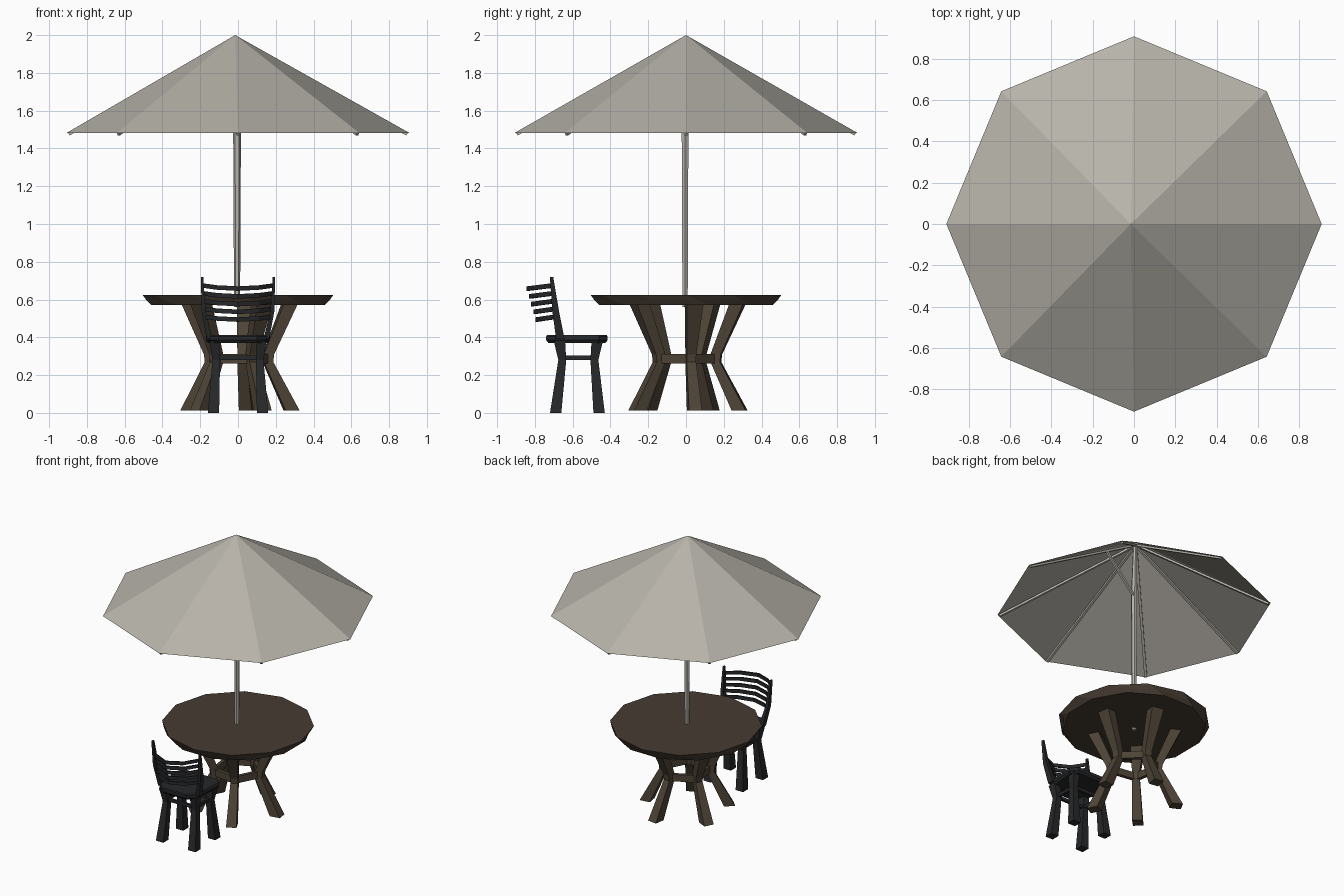
import bpy, math
from mathutils import Vector, Matrix

cube = bpy.data.objects.get("Cube")
if cube:
    bpy.data.objects.remove(cube)


def material(name, rgb):
    m = bpy.data.materials.new(name)
    m.use_nodes = True
    m.diffuse_color = (*rgb, 1)
    m.node_tree.nodes["Principled BSDF"].inputs["Base Color"].default_value = (*rgb, 1)
    return m


CANVAS = material("beige canvas", (0.47, 0.45, 0.40))
TOP = material("dark brown wood", (0.061, 0.045, 0.031))
LEG = material("brown wood", (0.075, 0.057, 0.037))
BLACK = material("black wood", (0.020, 0.021, 0.023))


def loft(name, rings, mat, caps=True, loop=False):
    """Skin equal-sized rings of points; loop joins last ring to first."""
    n, k = len(rings[0]), len(rings)
    verts = [p for r in rings for p in r]
    faces = []
    for i in range(k if loop else k - 1):
        a, b = i * n, (i + 1) % k * n
        faces += [(a + j, a + (j + 1) % n, b + (j + 1) % n, b + j) for j in range(n)]
    if caps and not loop:
        faces += [tuple(reversed(range(n))), tuple(range((k - 1) * n, k * n))]
    mesh = bpy.data.meshes.new(name)
    mesh.from_pydata(verts, [], faces)
    mesh.validate()
    mesh.materials.append(mat)
    ob = bpy.data.objects.new(name, mesh)
    bpy.context.scene.collection.objects.link(ob)
    return ob


def polygon(r, z, n, turn=0, x=0, y=0):
    return [(x + r * math.cos(math.tau * i / n + turn),
             y + r * math.sin(math.tau * i / n + turn), z) for i in range(n)]


def rect(x, y, z, w, d):
    return [(x - w / 2, y - d / 2, z), (x + w / 2, y - d / 2, z),
            (x + w / 2, y + d / 2, z), (x - w / 2, y + d / 2, z)]


def beam(name, a, b, w, h, mat):
    """Square bar from a to b, w wide sideways and h deep."""
    a, b = Vector(a), Vector(b)
    side = (b - a).cross(Vector((0, 0, 1))).normalized()
    up = side.cross(b - a).normalized()
    corners = [side * s * w / 2 + up * t * h / 2
               for s, t in ((-1, -1), (1, -1), (1, 1), (-1, 1))]
    return loft(name, [[p + c for c in corners] for p in (a, b)], mat)


# Parasol canopy: open eight-sided cone
APEX = Vector((-0.015, 0, 2.0))
rim = polygon(0.908, 1.482, 8)
mesh = bpy.data.meshes.new("canopy")
mesh.from_pydata([APEX] + rim, [], [(0, i + 1, (i + 1) % 8 + 1) for i in range(8)])
mesh.materials.append(CANVAS)
bpy.context.scene.collection.objects.link(bpy.data.objects.new("canopy", mesh))

# Ribs under the canopy creases, strut and pole
for i, corner in enumerate(rim):
    beam(f"rib_{i}", APEX - Vector((0, 0, 0.025)), Vector(corner) * 0.985 + Vector((0, 0, 0.015)),
         0.018, 0.014, CANVAS)
beam("strut", (0, 0, 1.58), (0.24, 0, 1.84), 0.015, 0.015, CANVAS)
loft("pole", [polygon(0.016, 0.56, 6, 0, -0.005, -0.005),
              polygon(0.021, 1.6, 6, 0, -0.005, -0.005),
              polygon(0.014, 1.97, 6, 0, -0.01, 0)], CANVAS)

# Table top: twelve sides with a faceted under-bevel
loft("table_top", [polygon(0.475, 0.572, 12, 0.26), polygon(0.49, 0.598, 12, 0.12),
                   polygon(0.505, 0.625, 12, 0.0)], TOP)

# Five waisted table legs: (height, inner radius, outer radius, width)
SECTIONS = [(0.012, 0.25, 0.325, 0.07), (0.27, 0.135, 0.185, 0.05),
            (0.31, 0.135, 0.19, 0.05), (0.58, 0.24, 0.315, 0.09)]
START = math.radians(225)
for i in range(5):
    spin = Matrix.Rotation(START + math.tau * i / 5, 3, "Z")
    rings = [[spin @ Vector(p) for p in rect((a + b) / 2, 0, z, b - a, w)]
             for z, a, b, w in SECTIONS]
    loft(f"table_leg_{i}", rings, LEG)

# Pentagonal collar tying the legs
loft("leg_collar", [polygon(r, z, 5, START) for r, z in
                    ((0.145, 0.262), (0.175, 0.262), (0.175, 0.312), (0.145, 0.312))],
     LEG, loop=True)

# Chair seat with clipped corners
outline = [(-0.10, -0.74), (0.10, -0.74), (0.15, -0.69), (0.17, -0.46),
           (0.13, -0.415), (-0.13, -0.415), (-0.17, -0.46), (-0.15, -0.69)]
loft("seat", [[(x * s, -0.575 + (y + 0.575) * s, z) for x, y in outline]
              for s, z in ((0.93, 0.370), (1, 0.385), (1, 0.405), (0.97, 0.412))], BLACK)

# Chair legs, posts and side stretchers
for side, s in (("right", -1), ("left", 1)):
    for end, foot, knee, head in (("back", -0.69, -0.655, -0.67),
                                  ("front", -0.46, -0.485, -0.47)):
        loft(f"chair_{end}_{side}_leg",
             [rect(s * 0.13, foot, 0, 0.06, 0.06), rect(s * 0.115, knee, 0.28, 0.04, 0.042),
              rect(s * 0.125, head, 0.38, 0.05, 0.06)], BLACK)
    beam(f"{side}_stretcher", (s * 0.115, -0.65, 0.292), (s * 0.115, -0.49, 0.292),
         0.018, 0.022, BLACK)
    loft(f"{side}_back_post",
         [rect(s * 0.15, -0.665, 0.39, 0.03, 0.045), rect(s * 0.182, -0.69, 0.54, 0.022, 0.035),
          rect(s * 0.19, -0.712, 0.72, 0.012, 0.018)], BLACK)
for name, y in (("front", -0.485), ("back", -0.655)):
    beam(f"{name}_stretcher", (-0.115, y, 0.292), (0.115, y, 0.292), 0.018, 0.022, BLACK)

# Five bowed back slats that dip toward the rear
for i in range(5):
    z, bow = 0.658 - 0.041 * i, 0.13 - 0.006 * i
    y_end = -0.708 + 0.006 * i
    rings = []
    for t in (-1, -0.6, 0, 0.6, 1):
        arch = 1 - t * t
        x, y, zc = t * 0.185, y_end - bow * arch, z + 0.016 * (1 - arch)
        rings.append([(x, y - 0.006, zc - 0.012), (x, y + 0.006, zc - 0.012),
                      (x, y + 0.006, zc + 0.012), (x, y - 0.006, zc + 0.012)])
    loft(f"back_slat_{i}", rings, BLACK)
